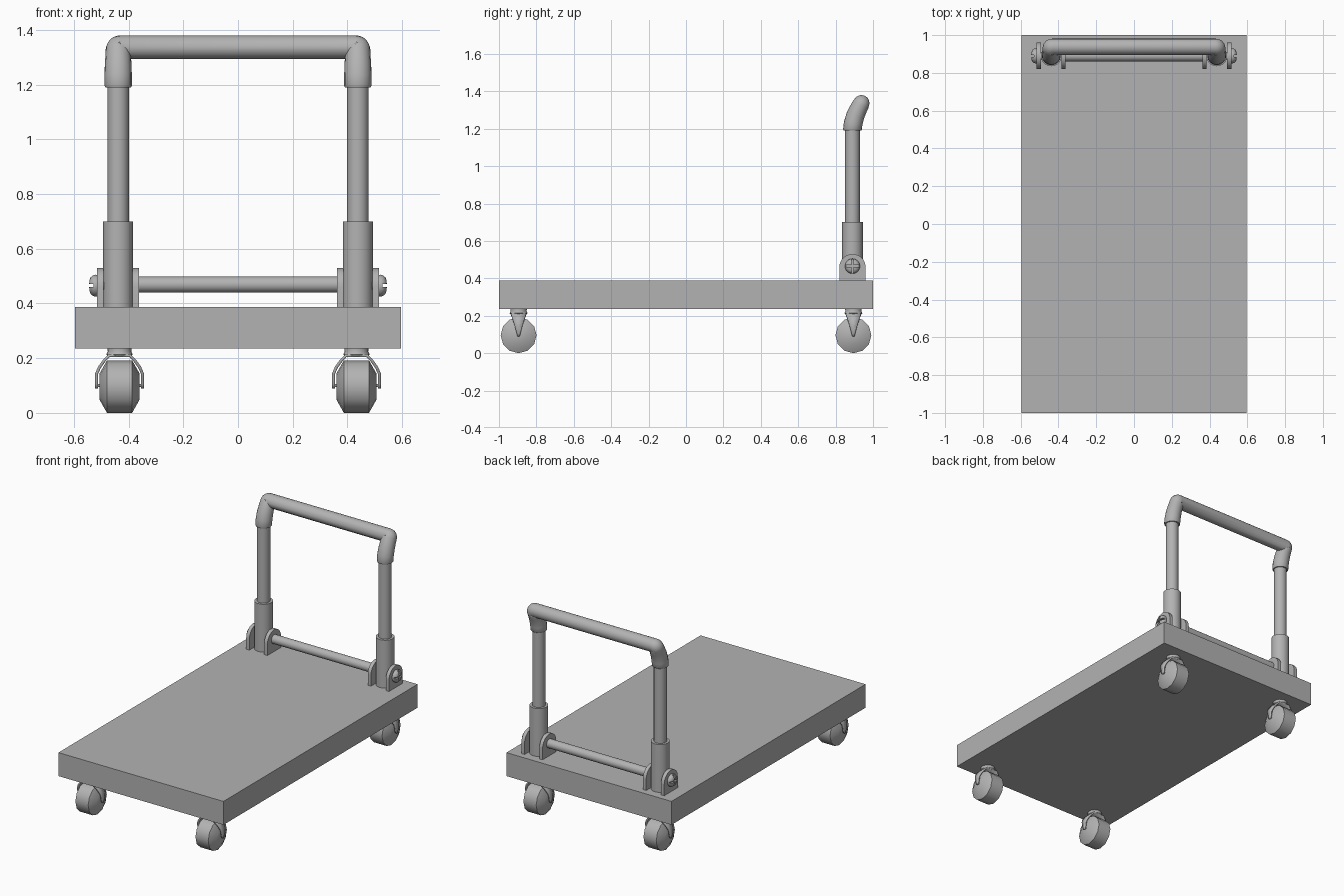
import bpy, bmesh, math
from mathutils import Vector, Matrix

if "Cube" in bpy.data.objects:
    bpy.data.objects.remove(bpy.data.objects["Cube"])

grey = bpy.data.materials.new('mid_grey')
grey.diffuse_color = (0.45, 0.45, 0.45, 1)
grey.use_nodes = True
grey.node_tree.nodes["Principled BSDF"].inputs["Base Color"].default_value = grey.diffuse_color


def smooth(ob, angle=35):
    bpy.ops.object.select_all(action='DESELECT')
    ob.select_set(True)
    bpy.context.view_layer.objects.active = ob
    bpy.ops.object.shade_smooth_by_angle(angle=math.radians(angle))


def finish(name, bm, angle=35):
    bmesh.ops.recalc_face_normals(bm, faces=bm.faces)
    me = bpy.data.meshes.new(name)
    bm.to_mesh(me)
    bm.free()
    me.materials.append(grey)
    ob = bpy.data.objects.new(name, me)
    bpy.context.collection.objects.link(ob)
    smooth(ob, angle)
    return ob


def lathe(name, profile, loc, axis='Z', n=32):
    """Revolve (radius, height) pairs around an axis and cap both ends."""
    rot = {'Z': Matrix(), 'X': Matrix.Rotation(math.pi / 2, 4, 'Y'),
           '-X': Matrix.Rotation(-math.pi / 2, 4, 'Y')}[axis]
    m = Matrix.Translation(loc) @ rot
    bm = bmesh.new()
    rings = []
    for r, h in profile:
        rings.append([bm.verts.new(m @ Vector((r * math.cos(a), r * math.sin(a), h)))
                      for a in (2 * math.pi * i / n for i in range(n))])
    for a, b in zip(rings, rings[1:]):
        for i in range(n):
            j = (i + 1) % n
            bm.faces.new((a[i], a[j], b[j], b[i]))
    bm.faces.new(rings[0])
    bm.faces.new(rings[-1])
    return finish(name, bm)


def box(name, size, loc):
    bm = bmesh.new()
    bmesh.ops.create_cube(bm, size=1)
    bmesh.ops.scale(bm, vec=size, verts=bm.verts)
    bmesh.ops.translate(bm, vec=loc, verts=bm.verts)
    return finish(name, bm)


def bracket(name, x0, x1):
    """Upright plate with a round top."""
    r, y, z = 0.07, 0.89, 0.46
    pts = [(y + r, 0.385)] + [(y + r * math.cos(math.pi * i / 16), z + r * math.sin(math.pi * i / 16))
                              for i in range(17)] + [(y - r, 0.385)]
    bm = bmesh.new()
    f = bm.faces.new([bm.verts.new((x0, *p)) for p in pts])
    ext = bmesh.ops.extrude_face_region(bm, geom=[f], use_keep_orig=True)
    bmesh.ops.translate(bm, vec=(x1 - x0, 0, 0),
                        verts=[v for v in ext['geom'] if isinstance(v, bmesh.types.BMVert)])
    finish(name, bm)


def fork(name, cx, cy):
    """Bent strap over the wheel, tapering towards the axle."""
    half = [(0.089, 0.09, 0.006), (0.089, 0.105, 0.010), (0.089, 0.145, 0.020),
            (0.078, 0.17, 0.027), (0.060, 0.195, 0.035), (0.040, 0.215, 0.041)]
    path = half + [(-x, z, w) for x, z, w in reversed(half)]
    bm = bmesh.new()
    rows = [[bm.verts.new((cx + x, cy + s * w, z)) for s in (-1, 1)] for x, z, w in path]
    for a, b in zip(rows, rows[1:]):
        bm.faces.new((a[0], a[1], b[1], b[0]))
    ob = finish(name, bm)
    up = max(ob.data.polygons, key=lambda p: p.center.z).normal.z > 0
    mod = ob.modifiers.new('thickness', 'SOLIDIFY')
    mod.thickness = 0.011
    mod.offset = -1 if up else 1  # thicken towards the wheel


# Deck
box('deck', (1.19, 2.0, 0.153), (0, 0, 0.3115))

# Casters
for sx, side in ((-1, 'left'), (1, 'right')):
    for sy, end in ((-1, 'front'), (1, 'back')):
        x, y, tag = sx * 0.433, sy * 0.895, f'{end}_{side}'
        lathe('wheel_' + tag, [(0.048, -0.073), (0.096, -0.046), (0.096, 0.046), (0.048, 0.073)],
              (x, y, 0.096), 'X', 12)
        fork('fork_' + tag, x, y)
        lathe('axle_' + tag, [(0.006, -0.085), (0.006, 0.085)], (x, y, 0.1), 'X', 12)
        lathe('swivel_' + tag, [(0.042, 0.206), (0.048, 0.214), (0.043, 0.224), (0.044, 0.237)],
              (x, y, 0), 'Z', 24)

# Handle supports
for s, side in ((-1, 'left'), (1, 'right')):
    x = s * 0.438
    lathe('sleeve_' + side, [(0.055, 0.385), (0.055, 0.7)], (x, 0.89, 0))
    lathe('pole_' + side, [(0.039, 0.65), (0.039, 1.22)], (x, 0.89, 0))
    bracket('outer_bracket_' + side, s * 0.492, s * 0.515)
    bracket('inner_bracket_' + side, s * 0.362, s * 0.385)
    # Cross-head screw
    screw = lathe('screw_' + side,
                  [(0.02, -0.03), (0.02, 0), (0.038, 0), (0.04, 0.006), (0.038, 0.016),
                   (0.031, 0.025), (0.02, 0.029), (0.008, 0.030)],
                  (s * 0.514, 0.89, 0.465), 'X' if s > 0 else '-X')
    for size in ((0.03, 0.1, 0.011), (0.03, 0.011, 0.1)):
        cutter = box('slot_cutter', size, (s * 0.544, 0.89, 0.465))
        cutter.hide_render = True
        mod = screw.modifiers.new('slot', 'BOOLEAN')
        mod.operation, mod.object, mod.solver = 'DIFFERENCE', cutter, 'EXACT'
        bpy.context.view_layer.objects.active = screw
        bpy.ops.object.modifier_apply(modifier=mod.name)
        bpy.data.objects.remove(cutter)
    smooth(screw)

# Cross rod
lathe('cross_rod', [(0.029, -0.37), (0.029, 0.37)], (0, 0.89, 0.469), 'X')

# Bent handle grip with tight elbows
corner = Vector((0.438, 0.938, 1.337))
d = Vector((0, 0.03, 0.057)).normalized()
ex, R = Vector((1, 0, 0)), 0.01
half = [(Vector((0.438, y, z)), r) for y, z, r in
        ((0.89, 1.19, 0.047), (0.89, 1.196, 0.050), (0.894, 1.23, 0.050),
         (0.905, 1.268, 0.049), (0.919, 1.300, 0.047))]
for i in range(9):
    t = math.pi / 2 * i / 8
    half.append((corner - R * d - R * ex + R * (math.cos(t) * ex + math.sin(t) * d), 0.0455 - 0.0025 * i / 8))
path = half + [(Vector((-p.x, p.y, p.z)), r) for p, r in reversed(half)]
cu = bpy.data.curves.new('handle_grip', 'CURVE')
cu.dimensions, cu.bevel_depth, cu.bevel_resolution, cu.use_fill_caps = '3D', 1.0, 6, True
cu.materials.append(grey)
sp = cu.splines.new('POLY')
sp.points.add(len(path) - 1)
for pt, (p, r) in zip(sp.points, path):
    pt.co, pt.radius = (*p, 1), r
grip = bpy.data.objects.new('handle_grip', cu)
bpy.context.collection.objects.link(grip)
bpy.ops.object.select_all(action='DESELECT')
grip.select_set(True)
bpy.context.view_layer.objects.active = grip
bpy.ops.object.convert(target='MESH')
smooth(bpy.context.view_layer.objects.active, 40)
